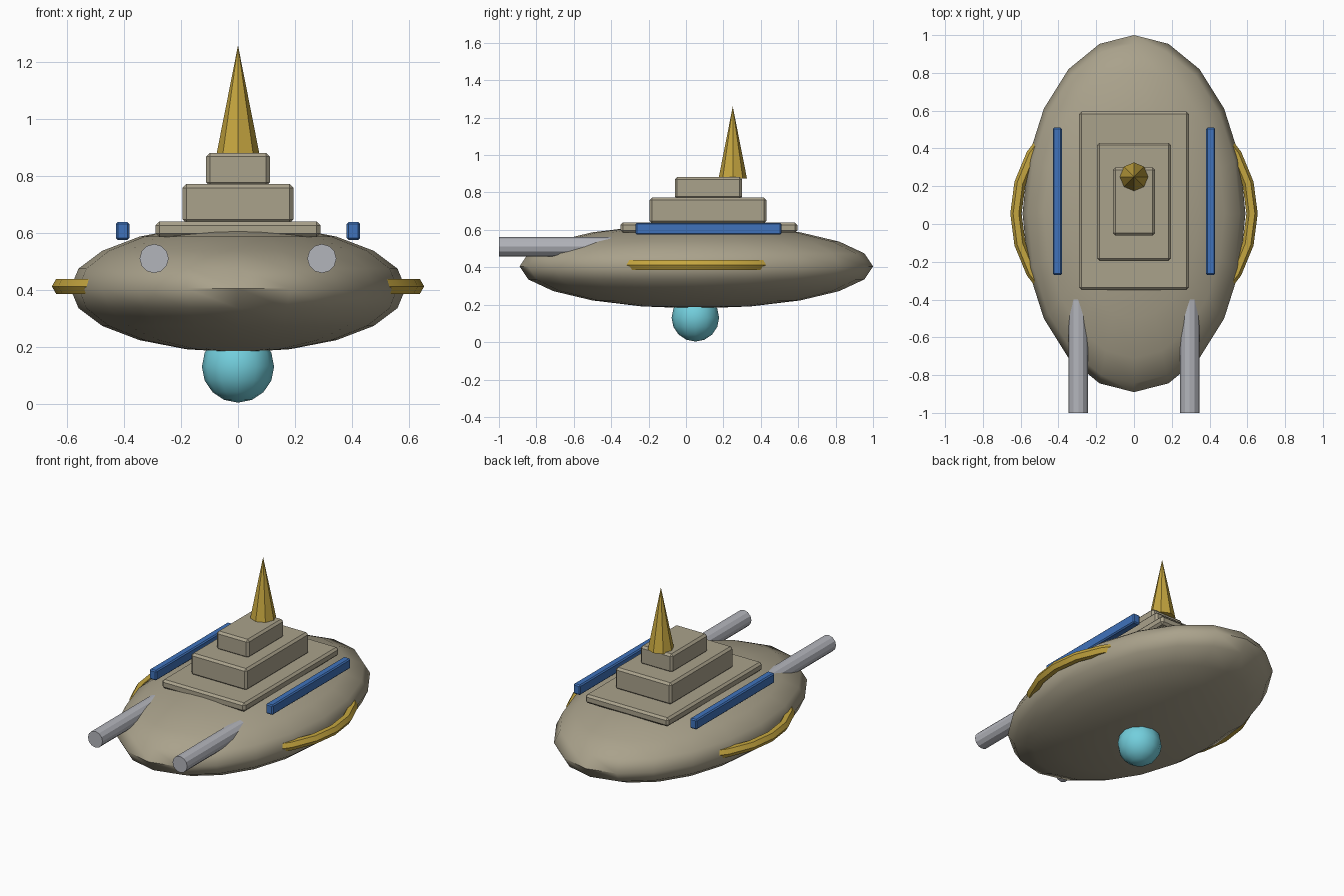
import bpy
from math import pi, radians

if "Cube" in bpy.data.objects:
    bpy.data.objects.remove(bpy.data.objects["Cube"], do_unlink=True)


def material(name, rgb):
    m = bpy.data.materials.new(name)
    m.use_nodes = True
    m.diffuse_color = (*rgb, 1)
    m.node_tree.nodes["Principled BSDF"].inputs["Base Color"].default_value = (*rgb, 1)
    return m


STONE = material("warm stone", (0.40, 0.36, 0.26))
GOLD = material("gold", (0.56, 0.38, 0.05))
BLUE = material("blue", (0.05, 0.17, 0.50))
GREY = material("light grey", (0.45, 0.46, 0.50))
TEAL = material("pale teal", (0.17, 0.62, 0.72))


def finish(name, mat, scale=(1, 1, 1), smooth=None):
    """Name and colour the newest object, apply its scale, set shading."""
    ob = bpy.context.object
    ob.name = name
    ob.scale = scale
    bpy.ops.object.transform_apply(location=False, rotation=False, scale=True)
    ob.data.materials.append(mat)
    if smooth:
        bpy.ops.object.shade_smooth_by_angle(angle=radians(smooth))
    return ob


def box(name, mat, x, y, z, bevel):
    """Chamfered box from (low, high) ranges."""
    ranges = (x, y, z)
    bpy.ops.mesh.primitive_cube_add(size=1, location=[(a + b) / 2 for a, b in ranges])
    ob = finish(name, mat, [b - a for a, b in ranges])
    mod = ob.modifiers.new("chamfer", "BEVEL")
    mod.width, mod.segments = bevel, 1


# Hull
bpy.ops.mesh.primitive_uv_sphere_add(segments=20, ring_count=10, radius=1,
                                     location=(0, 0.055, 0.405))
finish("hull", STONE, (0.59, 0.945, 0.225), smooth=60)

# Belly globe
bpy.ops.mesh.primitive_uv_sphere_add(segments=12, ring_count=8, radius=0.127,
                                     location=(0, 0.05, 0.13))
finish("belly_globe", TEAL, smooth=60)

# Ring that emerges from both flanks of the hull
bpy.ops.mesh.primitive_torus_add(major_segments=24, minor_segments=6, major_radius=0.625,
                                 minor_radius=0.03, location=(0, 0.055, 0.412))
finish("side_ring", GOLD, smooth=30)

# Stepped superstructure
box("lower_deck", STONE, (-0.29, 0.29), (-0.35, 0.595), (0.585, 0.64), 0.013)
box("middle_deck", STONE, (-0.195, 0.195), (-0.195, 0.43), (0.635, 0.772), 0.013)
box("upper_deck", STONE, (-0.112, 0.112), (-0.06, 0.3), (0.765, 0.882), 0.013)

# Spire
bpy.ops.mesh.primitive_cone_add(vertices=8, radius1=0.076, radius2=0, depth=0.385,
                                location=(0, 0.25, 1.0675))
finish("spire", GOLD)

# Paired rails and cannons
for side, s in (("left", 1), ("right", -1)):
    box(side + "_rail", BLUE, sorted((s * 0.382, s * 0.43)), (-0.27, 0.51),
        (0.575, 0.638), 0.007)
    bpy.ops.mesh.primitive_cylinder_add(vertices=12, radius=0.051, depth=0.6,
                                        location=(s * 0.295, -0.7, 0.51),
                                        rotation=(pi / 2, 0, 0))
    finish(side + "_cannon", GREY)
